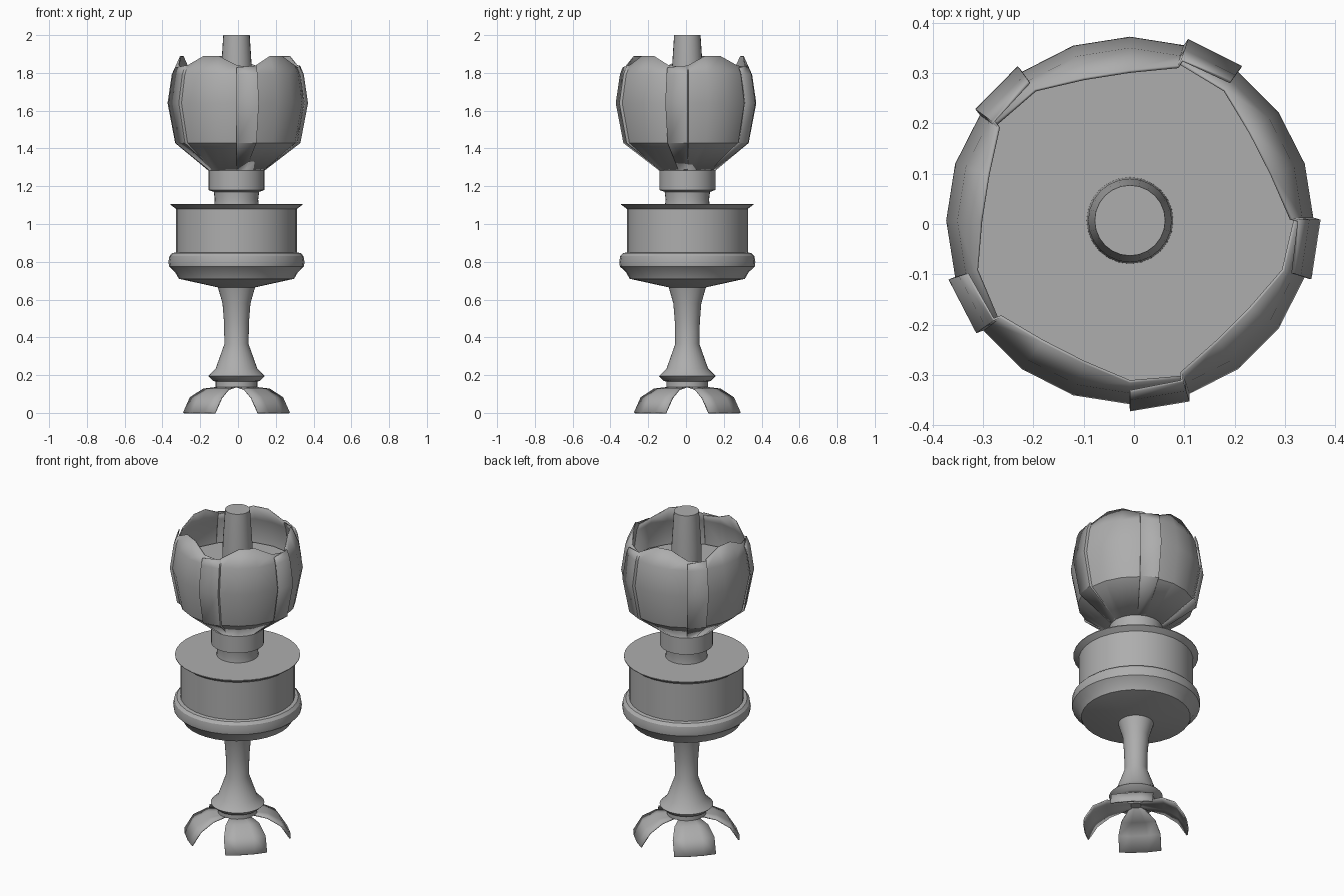
import bpy, bmesh, math

if "Cube" in bpy.data.objects:
    bpy.data.objects.remove(bpy.data.objects["Cube"], do_unlink=True)

AXIS = (-0.008, 0.007, 0)

grey = bpy.data.materials.new("plain grey")
grey.use_nodes = True
COLOUR = (0.42, 0.42, 0.42, 1)
grey.diffuse_color = COLOUR
grey.node_tree.nodes["Principled BSDF"].inputs["Base Color"].default_value = COLOUR


def finish(name, bm, thickness=0):
    """Turn a bmesh into a shaded object standing on the common axis."""
    bmesh.ops.recalc_face_normals(bm, faces=bm.faces[:])
    mesh = bpy.data.meshes.new(name)
    bm.to_mesh(mesh)
    bm.free()
    mesh.materials.append(grey)
    ob = bpy.data.objects.new(name, mesh)
    ob.location = AXIS
    bpy.context.collection.objects.link(ob)
    bpy.ops.object.select_all(action='DESELECT')
    ob.select_set(True)
    bpy.context.view_layer.objects.active = ob
    bpy.ops.object.shade_smooth_by_angle(angle=math.radians(30))
    if thickness:
        mod = ob.modifiers.new("thickness", 'SOLIDIFY')
        mod.thickness = thickness
        mod.offset = 0
    return ob


def lathe(name, profile, sides=32):
    """Revolve (radius, height) points and cap both ends."""
    bm = bmesh.new()
    rings = []
    for r, z in profile:
        rings.append([bm.verts.new((r * math.cos(a), r * math.sin(a), z))
                      for a in (math.tau * i / sides for i in range(sides))])
    for low, high in zip(rings, rings[1:]):
        for i in range(sides):
            j = (i + 1) % sides
            bm.faces.new((low[i], low[j], high[j], high[i]))
    bm.faces.new(rings[0][::-1])
    bm.faces.new(rings[-1])
    return finish(name, bm)


def sheet(name, columns, thickness):
    """Skin a grid of points given as columns."""
    bm = bmesh.new()
    grid = [[bm.verts.new(p) for p in col] for col in columns]
    for a, b in zip(grid, grid[1:]):
        for i in range(len(a) - 1):
            bm.faces.new((a[i], b[i], b[i + 1], a[i + 1]))
    return finish(name, bm, thickness)


# Turned pedestal, drum and cup
lathe("pedestal", [(0.11, 0.138), (0.11, 0.165), (0.125, 0.17), (0.15, 0.195),
                   (0.11, 0.235), (0.064, 0.365), (0.066, 0.48), (0.074, 0.58),
                   (0.1, 0.67)])
lathe("drum_base", [(0.1, 0.665), (0.305, 0.71), (0.325, 0.745), (0.357, 0.775),
                    (0.36, 0.8), (0.355, 0.83), (0.34, 0.846), (0.318, 0.85)])
lathe("drum", [(0.32, 0.84), (0.32, 1.08), (0.35, 1.102), (0.35, 1.106)])
lathe("cup_neck", [(0.118, 1.1), (0.115, 1.13), (0.12, 1.17), (0.148, 1.18),
                   (0.148, 1.29)])
lathe("cup_floor", [(0.14, 1.285), (0.31, 1.43), (0.345, 1.62), (0.345, 1.64)], 20)
lathe("candle", [(0.086, 1.64), (0.083, 1.8), (0.07, 2.0)], 24)

# Five overlapping petals; the leading strip of each rides over its neighbour
BODY = [(0.145, 1.285), (0.322, 1.43), (0.362, 1.64), (0.34, 1.79)]
COLUMNS = [(0, 1.828, 0.014), (18, 1.838, 0.014), (18.6, 1.84, 0), (36, 1.888, 0),
           (54, 1.888, 0), (72, 1.84, 0), (90, 1.825, 0)]


def petal_column(start, angle, top, lift):
    a = math.radians(start + angle)
    top_radius = 0.325 - 0.5 * (top - 1.83)
    points = [(r + (lift if i else 0.002), z) for i, (r, z) in enumerate(BODY)]
    points.append((top_radius + lift, top))
    return [(r * math.cos(a), r * math.sin(a), z) for r, z in points]


for k in range(5):
    sheet(f"petal_{k + 1}",
          [petal_column(k * 72 - 18, *col) for col in COLUMNS], 0.006)

# Four splayed feet: (reach, height, half width)
FOOT = [(0.03, 0.142, 0.03), (0.165, 0.125, 0.095), (0.24, 0.08, 0.118),
        (0.29, 0, 0.118)]
for k in range(4):
    a = math.radians(45 + 90 * k)
    columns = []
    for side in (-1, -0.4, 0.4, 1):
        col = []
        for r, z, w in FOOT:
            u, v = r - 0.012 * side * side, side * w
            col.append((u * math.cos(a) - v * math.sin(a),
                        u * math.sin(a) + v * math.cos(a), z))
        columns.append(col)
    sheet(f"foot_{k + 1}", columns, 0.008)
